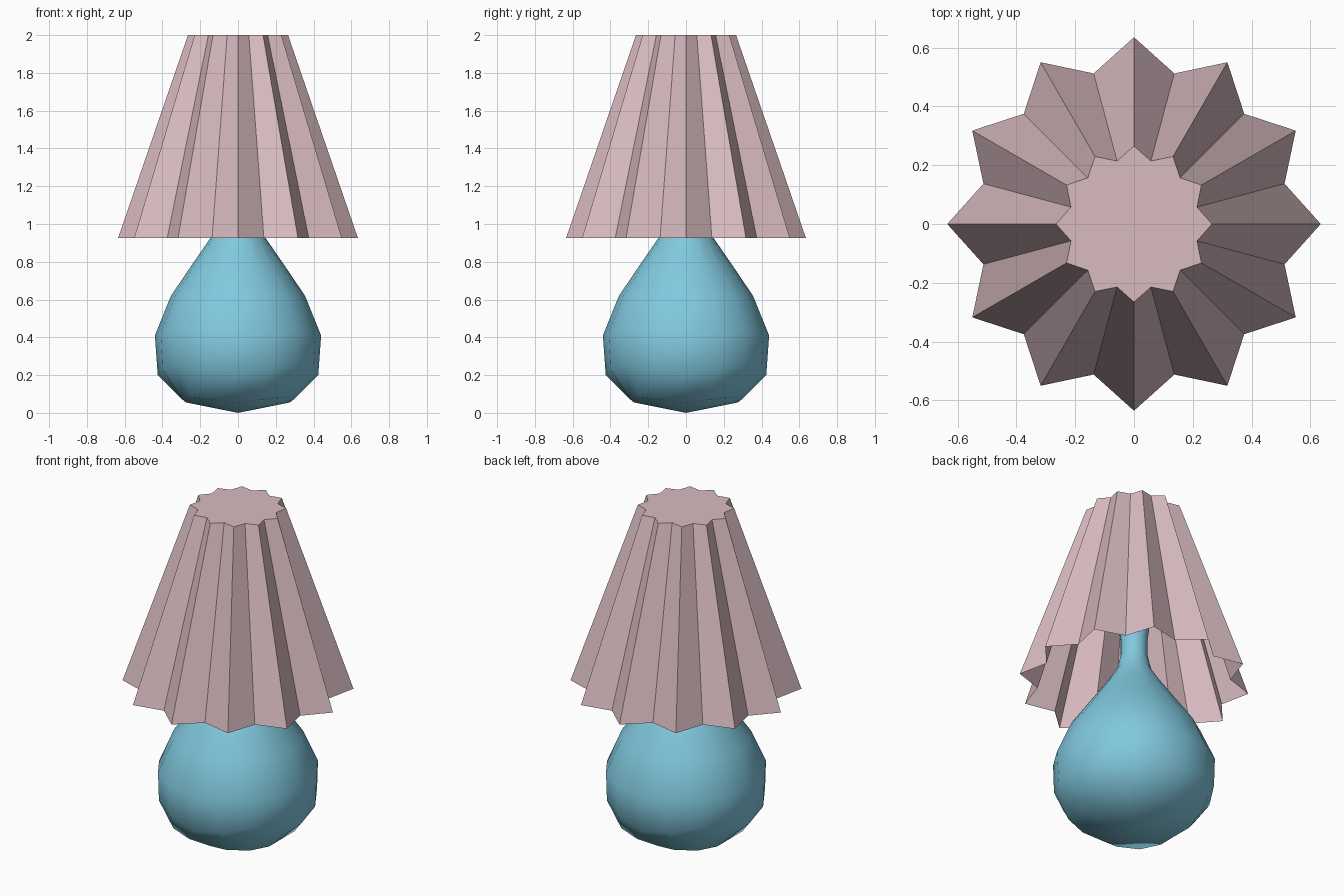
import bpy, bmesh, math

if "Cube" in bpy.data.objects:
    bpy.data.objects.remove(bpy.data.objects["Cube"])


def finish(name, bm, color, smooth_angle=None):
    bmesh.ops.recalc_face_normals(bm, faces=bm.faces)
    mesh = bpy.data.meshes.new(name)
    bm.to_mesh(mesh)
    bm.free()
    ob = bpy.data.objects.new(name, mesh)
    bpy.context.collection.objects.link(ob)
    mat = bpy.data.materials.new(name + "_color")
    mat.diffuse_color = color
    mat.use_nodes = True
    mat.node_tree.nodes["Principled BSDF"].inputs["Base Color"].default_value = mat.diffuse_color
    mesh.materials.append(mat)
    if smooth_angle:
        bpy.ops.object.select_all(action='DESELECT')
        ob.select_set(True)
        bpy.context.view_layer.objects.active = ob
        bpy.ops.object.shade_smooth_by_angle(angle=math.radians(smooth_angle))
    return ob


def bridge(bm, a, b):
    n = len(a)
    for i in range(n):
        bm.faces.new((a[i], a[(i + 1) % n], b[(i + 1) % n], b[i]))


# Pleated shade: 12-pointed star, open below, capped on top
bm = bmesh.new()
rings = []
for outer, inner, z in ((0.635, 0.53, 0.925), (0.265, 0.222, 2.0)):
    ring = []
    for i in range(24):
        r = inner if i % 2 else outer
        a = math.radians(15 * i)
        ring.append(bm.verts.new((r * math.cos(a), r * math.sin(a), z)))
    rings.append(ring)
bridge(bm, *rings)
bm.faces.new(rings[1])
finish("lamp_shade", bm, (0.69, 0.50, 0.53, 1))

# Gourd-shaped base: radius, height, then extra radius and height at the
# four diagonals where the rounded-square bottom has its corners
profile = [
    (0.275, 0.055, 0.085, 0.03),
    (0.425, 0.20, 0.015, 0.06),
    (0.44, 0.41, 0.005, 0.02),
    (0.355, 0.62, 0.005, 0),
    (0.25, 0.775, 0, 0),
    (0.15, 0.92, 0, 0),
    (0.095, 1.01, 0, 0),
    (0.075, 1.10, 0, 0),
    (0.075, 1.20, 0, 0),
    (0.085, 1.28, 0, 0),
    (0.085, 1.36, 0, 0),
]
SIDES = 16
bm = bmesh.new()
rings = []
for r, z, dr, dz in profile:
    ring = []
    for i in range(SIDES):
        a = 2 * math.pi * i / SIDES
        k = math.sin(2 * a) ** 2
        ring.append(bm.verts.new(((r + dr * k) * math.cos(a),
                                  (r + dr * k) * math.sin(a), z + dz * k)))
    rings.append(ring)
for lower, upper in zip(rings, rings[1:]):
    bridge(bm, lower, upper)
bottom = bm.verts.new((0, 0, 0))
for i in range(SIDES):
    bm.faces.new((bottom, rings[0][(i + 1) % SIDES], rings[0][i]))
bm.faces.new(rings[-1])
finish("lamp_base", bm, (0.22, 0.58, 0.73, 1), 50)
